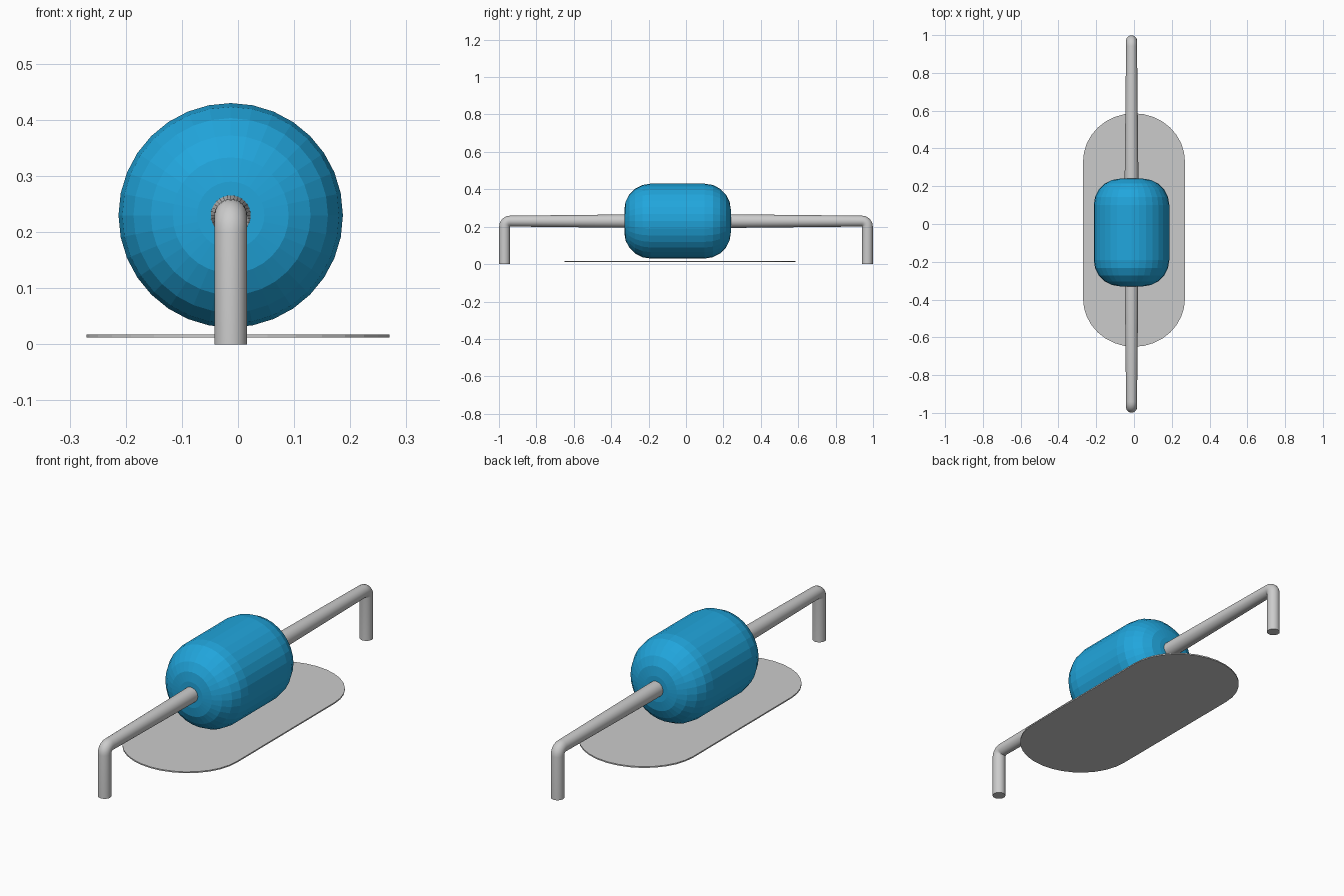
import bpy, bmesh, math
from mathutils import Vector

if "Cube" in bpy.data.objects:
    bpy.data.objects.remove(bpy.data.objects["Cube"])

CX, CZ = -0.013, 0.23      # body axis
BY = -0.045                # body centre in y


def finish(name, bm, smooth=False):
    bmesh.ops.recalc_face_normals(bm, faces=bm.faces)
    me = bpy.data.meshes.new(name)
    bm.to_mesh(me)
    bm.free()
    ob = bpy.data.objects.new(name, me)
    bpy.context.collection.objects.link(ob)
    if smooth:
        bpy.ops.object.select_all(action='DESELECT')
        ob.select_set(True)
        bpy.context.view_layer.objects.active = ob
        bpy.ops.object.shade_smooth_by_angle(angle=math.radians(35))
    return ob


def tube(bm, stations, n):
    """Skin rings given as (centre, direction in the yz plane, radius)."""
    rings = []
    for c, d, r in stations:
        u, d = Vector((1, 0, 0)), Vector(d).normalized()
        v = d.cross(u)
        rings.append([bm.verts.new(Vector(c) + r * (math.cos(a) * u + math.sin(a) * v))
                      for a in (2 * math.pi * i / n for i in range(n))])
    for a, b in zip(rings, rings[1:]):
        for i in range(n):
            j = (i + 1) % n
            bm.faces.new((a[i], a[j], b[j], b[i]))
    bm.faces.new(rings[0][::-1])
    bm.faces.new(rings[-1])


# Body: faceted drum with rounded ends
bm = bmesh.new()
half, rad, rnd = 0.285, 0.2, 0.14
prof = [(half - rnd + rnd * math.cos(t), rad - rnd + rnd * math.sin(t))
        for t in (math.pi / 2 * k / 5 for k in range(6))]
prof = [(-y, r) for y, r in prof] + prof[::-1]
tube(bm, [((CX, BY + y, CZ), (0, 1, 0), r) for y, r in prof], 32)
body = finish("body", bm)
blue = bpy.data.materials.new("blue")
blue.diffuse_color = (0.015, 0.38, 0.72, 1)
blue.use_nodes = True
blue.node_tree.nodes["Principled BSDF"].inputs["Base Color"].default_value = blue.diffuse_color
body.data.materials.append(blue)

# Bent wire leads: slightly tapered, turning down at the ends
R, LEG = 0.029, 0.97
for name, s in (("front_lead", -1), ("back_lead", 1)):
    bm = bmesh.new()
    st = [((CX, s * 0.1, CZ), (0, s, 0), 0.036),
          ((CX, s * 0.28, CZ), (0, s, 0), 0.036)]
    for k in range(7):
        t = math.pi / 2 * k / 6
        st.append(((CX, s * (LEG - R + R * math.sin(t)), CZ - R + R * math.cos(t)),
                   (0, s * math.cos(t), -math.sin(t)), R))
    st.append(((CX, s * LEG, 0), (0, 0, -1), R))
    tube(bm, st, 32)
    finish(name, bm, smooth=True)

# Base plate: thin slab with elliptical ends
bm = bmesh.new()
pts = []
for s in (1, -1):
    for k in range(17):
        t = math.pi * k / 16
        pts.append((s * 0.27 * math.cos(t), -0.032 + s * (0.362 + 0.256 * math.sin(t))))
face = bm.faces.new([bm.verts.new((x, y, 0.012)) for x, y in pts])
ext = bmesh.ops.extrude_face_region(bm, geom=[face], use_keep_orig=True)
bmesh.ops.translate(bm, vec=(0, 0, 0.006),
                    verts=[g for g in ext["geom"] if isinstance(g, bmesh.types.BMVert)])
finish("base_plate", bm)
